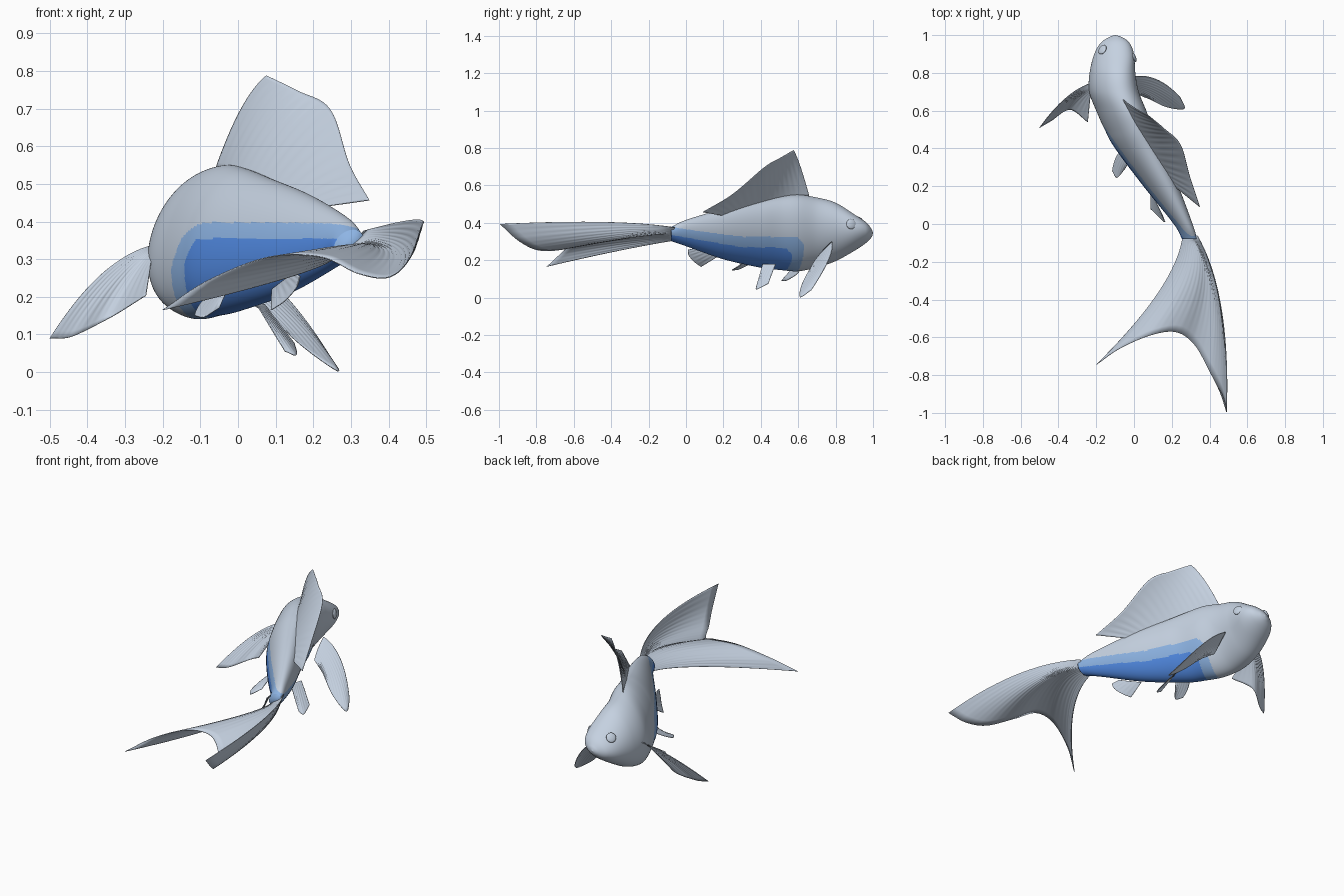
import bpy
import bmesh
import math
from mathutils import Vector

cube = bpy.data.objects.get("Cube")
if cube:
    bpy.data.objects.remove(cube, do_unlink=True)


def material(name, rgb):
    mat = bpy.data.materials.new(name)
    mat.use_nodes = True
    color = (*rgb, 1)
    mat.diffuse_color = color
    mat.node_tree.nodes["Principled BSDF"].inputs["Base Color"].default_value = color
    return mat


GRAY = material("silver_gray", (0.56, 0.64, 0.75))
PALE = material("pale_blue", (0.27, 0.46, 0.78))
BLUE = material("belly_blue", (0.085, 0.26, 0.78))


def spline(points, u):
    """Smooth curve through the points, u from 0 to 1."""
    last = len(points) - 1
    i = min(int(u * last), last - 1)
    t = u * last - i
    b, c = Vector(points[i]), Vector(points[i + 1])
    a = Vector(points[i - 1]) if i > 0 else 2 * b - c
    d = Vector(points[i + 2]) if i + 2 <= last else 2 * c - b
    return b + 0.5 * t * ((c - a) + t * ((2 * a - 5 * b + 4 * c - d)
                                         + t * (3 * (b - c) + d - a)))


def finish(bm, name, mats):
    bmesh.ops.recalc_face_normals(bm, faces=bm.faces)
    for face in bm.faces:
        face.smooth = True
    mesh = bpy.data.meshes.new(name)
    bm.to_mesh(mesh)
    bm.free()
    for mat in mats:
        mesh.materials.append(mat)
    obj = bpy.data.objects.new(name, mesh)
    bpy.context.collection.objects.link(obj)
    return obj


# Body stations from tail to snout: y, left x, right x, bottom z, top z
STATIONS = [
    (-.08, .255, .335, .302, .377), (0, .21, .31, .275, .415),
    (.2, .05, .235, .205, .475), (.4, -.1, .145, .16, .52),
    (.5, -.155, .1, .148, .54), (.6, -.2, .065, .141, .55),
    (.7, -.237, .025, .162, .535), (.8, -.235, .007, .195, .507),
    (.9, -.21, 0, .25, .445), (.96, -.175, -.025, .29, .405),
    (.99, -.13, -.065, .32, .37), (1, -.102, -.098, .343, .347),
]


def belly_color(point, side):
    """Blue patch, higher on the right flank; side runs from -1 to 1."""
    y, z = point.y, point.z
    right = (1 - side) / 2
    rear = max(0, .3 - y) / .38
    corner = 4 * max(0, y - .4) ** 2 * right
    pale_top = .325 + .075 * right + .05 * rear * (1 - right) - corner
    blue_top = .265 + .09 * right + .07 * rear * (1 - right) - corner
    # The front ends of both patches are rounded off at the top
    blue_end = .58 - .11 * right - max(0, z - blue_top + .04)
    pale_end = .635 - .09 * right - max(0, z - pale_top + .04)
    if y < blue_end and z < blue_top:
        return 2
    return 1 if y < pale_end and z < pale_top else 0


def build_body(around=180, along=240):
    bm = bmesh.new()
    rings = []
    for i in range(along + 1):
        y, left, right, low, high = spline(STATIONS, i / along)
        width, height = (right - left) / 2, (high - low) / 2
        ring = []
        for j in range(around):
            angle = math.tau * j / around
            # The section leans to the left as it rises
            x = (left + right) / 2 + width * (.955 * math.cos(angle) + .3 * math.sin(angle))
            z = (low + high) / 2 + height * math.sin(angle)
            ring.append(bm.verts.new((x, y, z)))
        rings.append(ring)
    for low_ring, high_ring in zip(rings, rings[1:]):
        for j in range(around):
            k = (j + 1) % around
            face = bm.faces.new((low_ring[j], low_ring[k], high_ring[k], high_ring[j]))
            side = math.cos(math.tau * (j + .5) / around)
            face.material_index = belly_color(face.calc_center_median(), side)
    bm.faces.new(rings[0]).material_index = 1
    bm.faces.new(rings[-1])
    finish(bm, "body", [GRAY, PALE, BLUE])


def build_fin(name, root, edge, bulge_start=(0, 0, 0), bulge_end=(0, 0, 0),
              rays=12, ripple=.001):
    """Rippled sheet spread from the root line to the free edge."""
    bm = bmesh.new()
    across, out = rays * 4, 20
    start, end = Vector(bulge_start), Vector(bulge_end)
    grid = []
    for i in range(across + 1):
        u = i / across
        a, b = spline(root, u), spline(edge, u)
        bulge = start.lerp(end, u)
        grid.append([bm.verts.new(a.lerp(b, j / out) + bulge * 4 * (j / out) * (1 - j / out))
                     for j in range(out + 1)])
    for i in range(across):
        for j in range(out):
            bm.faces.new((grid[i][j], grid[i + 1][j], grid[i + 1][j + 1], grid[i][j + 1]))
    # Ray ripples fade toward the root and the free edge
    bm.normal_update()
    shifts = []
    for i, row in enumerate(grid):
        for j, vert in enumerate(row):
            size = ripple * math.sin(math.pi * j / out) * math.sin(math.pi * i / 2)
            shifts.append((vert, vert.normal * size))
    for vert, shift in shifts:
        vert.co += shift
    obj = finish(bm, name, [GRAY])
    solid = obj.modifiers.new("thickness", "SOLIDIFY")
    solid.thickness = .003
    solid.offset = 0


def build_eye(name, center, direction):
    bm = bmesh.new()
    bmesh.ops.create_uvsphere(bm, u_segments=32, v_segments=16, radius=.027)
    bmesh.ops.scale(bm, vec=(1, 1, .35), verts=bm.verts)
    obj = finish(bm, name, [GRAY])
    obj.location = center
    obj.rotation_euler = Vector(direction).to_track_quat("Z", "Y").to_euler()


build_body()
build_eye("left_eye", (.0, .883, .393), (.93, .36, .12))
build_eye("right_eye", (-.167, .923, .411), (-.66, .45, .6))

# Tall back fin leaning to the left
build_fin("dorsal_fin",
          [(-.06, .66, .538), (0, .54, .53), (.075, .42, .507), (.148, .3, .468), (.213, .2, .438)],
          [(.076, .575, .788), (.16, .505, .747), (.246, .42, .697), (.296, .25, .553), (.349, .09, .457)],
          (0, -.005, .035), rays=16)

# Forked, twisted tail
build_fin("tail_fin",
          [(.258, -.06, .306), (.3, -.07, .34), (.335, -.06, .375)],
          [(-.2, -.745, .165), (-.08, -.662, .243), (.08, -.592, .305), (.22, -.572, .306),
           (.32, -.64, .262), (.4, -.78, .252), (.455, -.89, .3), (.49, -.995, .393)],
          (.1, .04, .015), (.05, .08, .02), rays=24)

# Pectoral fins
build_fin("right_pectoral_fin",
          [(-.232, .745, .335), (-.234, .715, .32), (-.23, .68, .295)],
          [(-.5, .51, .09), (-.44, .545, .095), (-.34, .605, .145), (-.245, .54, .204)],
          (0, .035, .045))
build_fin("left_pectoral_fin",
          [(0, .78, .3), (0, .73, .25), (.005, .69, .2)],
          [(.245, .67, .04), (.265, .61, .003), (.17, .62, .07), (.075, .665, .16)],
          (0, .04, .035))

# Pelvic fins
build_fin("right_pelvic_fin",
          [(-.06, .4, .22), (-.03, .32, .215)],
          [(-.115, .28, .15), (-.09, .245, .147), (-.05, .29, .17)],
          (-.01, .01, 0), rays=6)
build_fin("left_pelvic_fin",
          [(.05, .41, .18), (.07, .48, .18)],
          [(.125, .375, .055), (.155, .38, .045), (.15, .44, .075)],
          rays=6)

# Anal fin
build_fin("anal_fin",
          [(.09, .17, .22), (.15, .05, .265)],
          [(.088, .08, .165), (.125, .045, .19), (.155, .015, .225), (.165, .01, .255)],
          rays=6)
